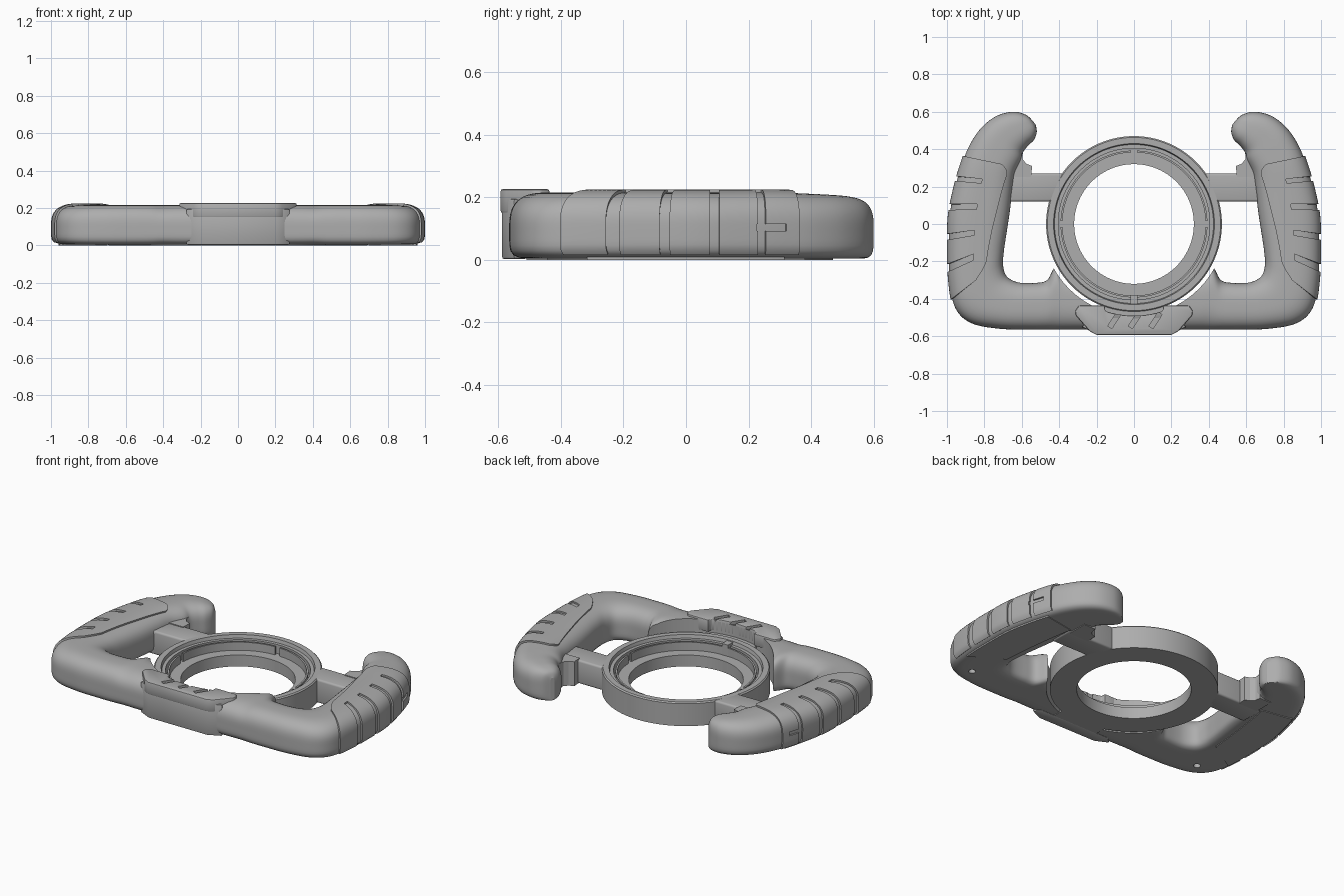
import bpy, bmesh, math
from mathutils import Vector

if "Cube" in bpy.data.objects:
    bpy.data.objects.remove(bpy.data.objects["Cube"])

GREY = 0.42
mat = bpy.data.materials.new("matte grey")
mat.use_nodes = True
mat.diffuse_color = (GREY, GREY, GREY, 1)
mat.node_tree.nodes["Principled BSDF"].inputs["Base Color"].default_value = (GREY, GREY, GREY, 1)


def make_object(name, bm, fix=True):
    if fix:
        bmesh.ops.recalc_face_normals(bm, faces=bm.faces)
    mesh = bpy.data.meshes.new(name)
    bm.to_mesh(mesh)
    bm.free()
    mesh.materials.append(mat)
    ob = bpy.data.objects.new(name, mesh)
    bpy.context.collection.objects.link(ob)
    return ob


def activate(ob):
    bpy.ops.object.select_all(action='DESELECT')
    ob.select_set(True)
    bpy.context.view_layer.objects.active = ob


def modify(ob, kind, **settings):
    m = ob.modifiers.new(kind.title(), kind)
    for key, value in settings.items():
        setattr(m, key, value)
    activate(ob)
    bpy.ops.object.modifier_apply(modifier=m.name)


def cut(ob, cutter):
    cutter.hide_render = True
    modify(ob, 'BOOLEAN', object=cutter, operation='DIFFERENCE', solver='EXACT')
    bpy.data.objects.remove(cutter)


def smooth(ob, angle=35):
    activate(ob)
    bpy.ops.object.shade_smooth_by_angle(angle=math.radians(angle))


def prism(name, outline, z0, z1):
    bm = bmesh.new()
    face = bm.faces.new([bm.verts.new((x, y, z0)) for x, y in outline])
    top = bmesh.ops.extrude_face_region(bm, geom=[face])["geom"]
    bmesh.ops.translate(bm, vec=(0, 0, z1 - z0), verts=[v for v in top if isinstance(v, bmesh.types.BMVert)])
    return make_object(name, bm)


def box(cx, cy, w, d, angle=0):
    c, s = math.cos(angle), math.sin(angle)
    return [(cx + x * c - y * s, cy + x * s + y * c)
            for x, y in ((-w / 2, -d / 2), (w / 2, -d / 2), (w / 2, d / 2), (-w / 2, d / 2))]


def disc(cx, cy, r, n):
    return [(cx + r * math.cos(math.tau * i / n), cy + r * math.sin(math.tau * i / n)) for i in range(n)]


def lathe(name, profile, start=0, end=math.tau, steps=96):
    bm = bmesh.new()
    full = end - start > 6.28
    rows = [[bm.verts.new((r * math.cos(a), r * math.sin(a), z)) for r, z in profile]
            for a in (start + (end - start) * i / steps for i in range(steps + (not full)))]
    for i in range(steps):
        p, q = rows[i], rows[(i + 1) % len(rows)]
        for j in range(len(profile)):
            k = (j + 1) % len(profile)
            bm.faces.new((p[j], q[j], q[k], p[k]))
    if not full:
        bm.faces.new(rows[0])
        bm.faces.new(rows[-1])
    return make_object(name, bm)


# Handle stations: outer edge x, y, inner edge x, y, top height factor
STATIONS = [
    (0, -.565, 0, -.30, 1), (.30, -.565, .36, -.26, 1), (.40, -.565, .42, -.23, 1),
    (.47, -.565, .465, -.30, 1), (.56, -.565, .53, -.315, 1), (.72, -.56, .62, -.312, 1),
    (.87, -.53, .68, -.28, 1), (.955, -.45, .70, -.22, 1), (.985, -.30, .695, -.14, 1),
    (.99, -.10, .68, -.04, 1), (.985, .05, .665, .06, 1), (.955, .20, .65, .18, 1),
    (.92, .32, .635, .27, 1), (.88, .42, .60, .345, .97), (.82, .51, .592, .385, .94),
    (.74, .575, .565, .42, .9), (.65, .60, .535, .45, .82), (.58, .585, .52, .49, .65),
    (.54, .55, .525, .53, .35)]
LAST = len(STATIONS) - 1


def station(u):
    i = min(int(u), LAST - 1)
    t = u - i
    a, b, c, d = (STATIONS[min(max(k, 0), LAST)] for k in range(i - 1, i + 3))
    return [.5 * (2 * q + (r - p) * t + (2 * p - 5 * q + 4 * r - s) * t * t
                  + (3 * q - p - 3 * r + s) * t ** 3) for p, q, r, s in zip(a, b, c, d)]


def skin(u, a, grow=0):
    """Point on the handle: u runs along it, a runs around its section."""
    ox, oy, ix, iy, h = station(u)
    outer, inner = Vector((ox, oy, 0)), Vector((ix, iy, 0))
    half = (outer - inner) / 2
    c, s = math.cos(a), math.sin(a)
    n = 2.8 if s > 0 else 6
    k = (abs(c) ** n + abs(s) ** n) ** (-1 / n)
    p = (outer + inner) / 2 + half * (c * k) * (1 + grow / half.length)
    p.z = .102 + s * k * (.113 * h + grow if s > 0 else .098)
    return p


# Handle body, swept and mirrored, with clearance for the ring and screw holes
bm = bmesh.new()
AROUND, ALONG = 48, LAST * 7
rows = [[bm.verts.new(skin(LAST * i / ALONG, math.tau * j / AROUND)) for j in range(AROUND)]
        for i in range(ALONG + 1)]
for v in rows[0]:
    v.co.x = 0
for p, q in zip(rows, rows[1:]):
    for j in range(AROUND):
        k = (j + 1) % AROUND
        bm.faces.new((p[j], q[j], q[k], p[k]))
bm.faces.new(rows[-1])
body = make_object("handle_body", bm, fix=False)
modify(body, 'MIRROR', use_clip=True)
cut(body, prism("ring_clearance", disc(0, 0, .49, 128), -.1, .4))
for side in (-1, 1):
    cut(body, prism("screw_hole", disc(side * .82, -.43, .02, 20), -.1, .04))
smooth(body)

# Grip shells with finger slots and a small side notch
SLOTS = (8.35, 9.2, 10.27, 11.33)
U0, U1 = 7.4, 12.4
us = sorted({round(U0 + (U1 - U0) * i / 50, 3) for i in range(51)}
            | {round(s + e, 3) for s in SLOTS for e in (-.1, .1)})
LOW = [-.77 + .67 * i / 5 for i in range(6)] + [.1 + 1.35 * i / 14 for i in range(15)]


def around(u):
    t = (u - U0) / (U1 - U0)
    end = max(0, 1 - t / .12, 1 - (1 - t) / .12)
    top = 1.86 + .42 * t - .35 * end ** 2
    return LOW + [1.45 + (top - 1.45) * i / 6 for i in range(1, 7)]


bm = bmesh.new()
rows = [[bm.verts.new(skin(u, a, .01)) for a in around(u)] for u in us]
for i in range(len(us) - 1):
    mid = (us[i] + us[i + 1]) / 2
    for j in range(len(rows[0]) - 1):
        slot = any(abs(mid - s) < .1 for s in SLOTS) and j < len(LOW) - 1
        notch = 11.2 < mid < 12 and j == 5
        if not slot and not notch:
            bm.faces.new((rows[i][j], rows[i + 1][j], rows[i + 1][j + 1], rows[i][j + 1]))
bmesh.ops.delete(bm, geom=[v for v in bm.verts if not v.link_faces], context='VERTS')
grips = make_object("grip_shells", bm, fix=False)
modify(grips, 'SOLIDIFY', thickness=.02, offset=-1)
modify(grips, 'MIRROR')
smooth(grips)

# Flat panels under the grips
edge = [[], []]
for i in range(25):
    ox, oy, ix, iy, _ = station(7.8 + 4.2 * i / 24)
    for side, f in zip(edge, (.1, .78)):
        side.append((ox + (ix - ox) * f, oy + (iy - oy) * f))
panel = prism("grip_base_panels", edge[0] + edge[1][::-1], 0, .009)
modify(panel, 'MIRROR')

# Holder ring with stepped rim, retaining lips and key
ring = lathe("holder_ring", [(.32, 0), (.47, 0), (.47, .138), (.463, .145), (.43, .145),
                             (.425, .125), (.405, .125), (.405, .07), (.32, .07)])
smooth(ring)
for i in range(4):
    a = math.pi / 2 * i
    smooth(lathe("retaining_lip", [(.383, .06), (.393, .06), (.393, .12), (.383, .12)],
                 a + .04, a + math.pi / 2 - .04, 24))
prism("ring_key", box(0, -.405, .04, .05), .06, .14)
prism("ring_bridge", box(0, -.475, .31, .07), 0, .14)

# Spokes and their gussets
spoke = prism("spokes", [(.375, .27), (.43, .12), (.70, .12), (.70, .27)], 0, .145)
modify(spoke, 'BEVEL', width=.012, segments=3)
modify(spoke, 'MIRROR')
smooth(spoke)
gusset = prism("spoke_gussets", [(.68, .25), (.55, .25), (.545, .31), (.575, .322),
                                 (.595, .345), (.60, .38), (.68, .38)], 0, .15)
modify(gusset, 'MIRROR')

# Front bulge and raised badge plate with three slanted slots
bulge = prism("front_bulge", [(-.28, -.55), (-.2, -.588), (.2, -.588), (.28, -.55), (.24, -.51), (-.24, -.51)], .002, .195)
modify(bulge, 'BEVEL', width=.008, segments=2)
smooth(bulge)
arc = [(.49 * math.sin(a), -.49 * math.cos(a)) for a in (.32 - .04 * i for i in range(17))]
half = [(.2, -.593), (.235, -.575), (.31, -.49), (.315, -.465), (.295, -.437), (.155, -.437)]
badge = prism("badge_plate", half + arc + [(-x, y) for x, y in half[::-1]], .15, .226)
modify(badge, 'BEVEL', width=.007, segments=2, limit_method='ANGLE')
for x in (-.105, .005, .115):
    cut(badge, prism("slot_cutter", box(x, -.515, .09, .026, math.radians(57)), .207, .3))
smooth(badge)
